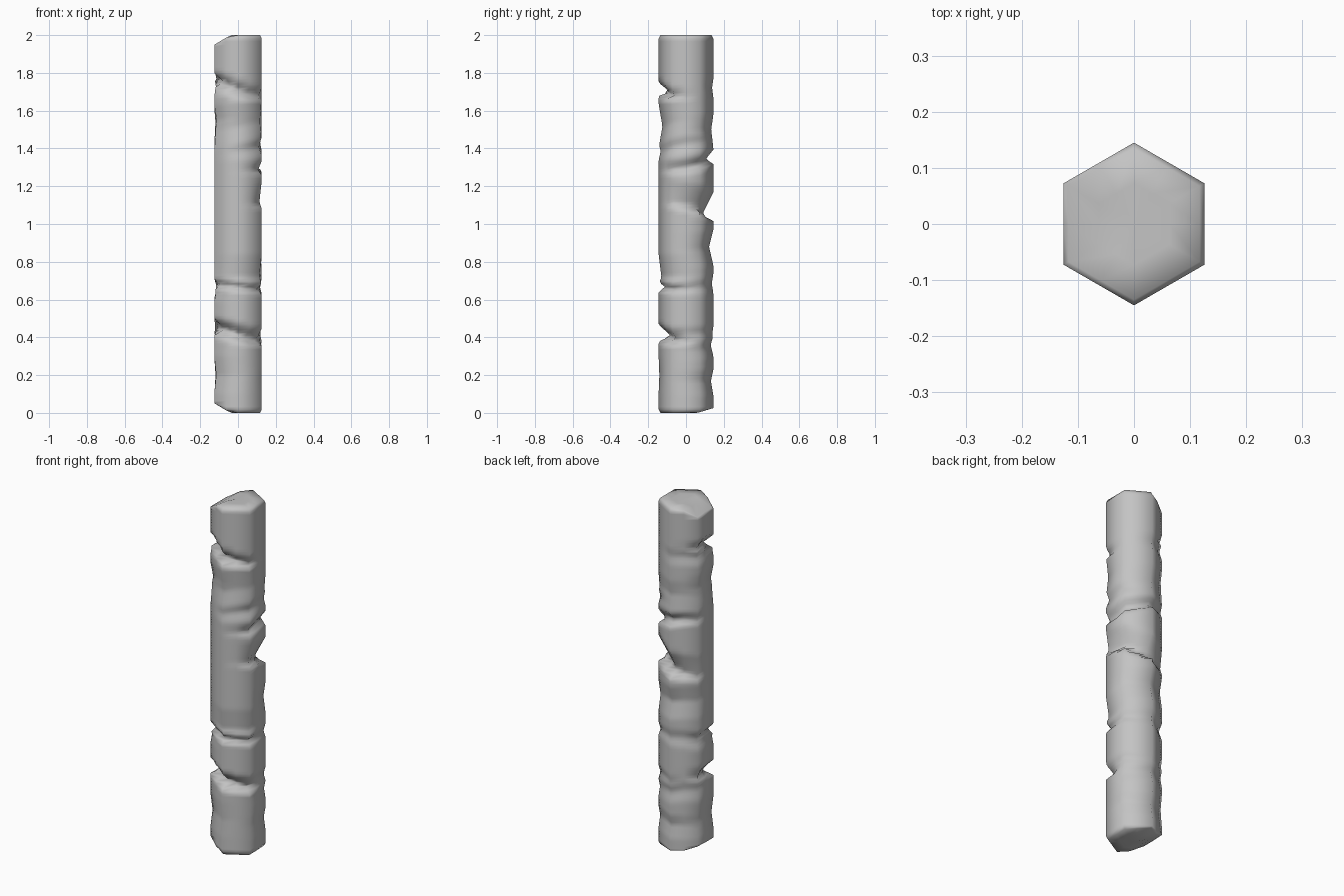
import bpy
import bmesh
from math import sin, cos, pi, radians

cube = bpy.data.objects.get("Cube")
if cube:
    bpy.data.objects.remove(cube)

RADIUS, SIDES, RINGS = 0.145, 12, 130

# Chips: direction, height, depth share, reach above, reach below, slant, spread
CHIPS = [
    (245, 1.72, 0.42, 0.05, 0.02, -0.35, 0.3),
    (265, 0.665, 0.26, 0.03, 0.02, -0.1, 0.5),
    (258, 0.415, 0.45, 0.06, 0.03, -0.25, 0.4),
    (50, 1.32, 0.28, 0.05, 0.025, 0.25, 0.4),
    (58, 1.07, 0.42, 0.12, 0.03, -0.3, 0.2),
    # Shallow wear
    (275, 1.52, 0.14, 0.12, 0.12, 0.2, 0.0),
    (330, 1.41, 0.12, 0.05, 0.05, 0.2, 0.1),
    (300, 0.72, 0.12, 0.12, 0.04, 0.0, 0.0),
    (90, 0.88, 0.16, 0.09, 0.1, 0.1, 0.0),
    (90, 1.5, 0.08, 0.08, 0.1, 0.0, 0.0),
    (90, 0.36, 0.1, 0.05, 0.06, 0.2, 0.1),
    (80, 0.17, 0.09, 0.06, 0.08, 0.0, 0.1),
    (150, 0.66, 0.12, 0.05, 0.05, -0.2, 0.0),
    (200, 0.2, 0.08, 0.1, 0.1, 0.0, 0.0),
    (210, 1.55, 0.1, 0.08, 0.1, 0.1, 0.0),
    (30, 0.67, 0.08, 0.04, 0.04, 0.0, 0.0),
    (30, 0.42, 0.08, 0.04, 0.04, 0.0, 0.0),
    (150, 1.72, 0.1, 0.05, 0.05, 0.0, 0.0),
]


def hex_radius(angle):
    """Distance to the hexagon outline, with corners on the y axis."""
    off = (angle - pi / 2 + pi / 6) % (pi / 3) - pi / 6
    return RADIUS * cos(pi / 6) / cos(pi / 6 - abs(off))


def worn(angle, z):
    """Share of the full radius left after the chips."""
    loss = 0
    for direction, height, depth, up, down, slant, spread in CHIPS:
        d = angle - radians(direction)
        dz = z - height - slant * RADIUS * sin(d)
        fall = max(0, 1 - abs(dz) / (up if dz > 0 else down))
        loss = max(loss, depth * fall * min(1, max(0, cos(d) + spread)))
    return 1 - loss


def trim(x, y, z):
    """Slope the broken ends down on one side."""
    top = 2 + 0.6 * min(0, x + 0.04)
    bottom = -0.6 * min(0, x + 0.04) + 0.3 * max(0, y - 0.06)
    return x, y, min(max(z, bottom), top)


bm = bmesh.new()
levels = [(0, 0.5), (0, 0.93)]
levels += [(0.018 + 1.964 * i / RINGS, 1) for i in range(RINGS + 1)]
levels += [(2, 0.93), (2, 0.5)]
rings = []
for z, scale in levels:
    ring = []
    for i in range(SIDES):
        a = pi / 2 + 2 * pi * i / SIDES
        r = hex_radius(a) * scale * worn(a, z)
        ring.append(bm.verts.new(trim(r * cos(a), r * sin(a), z)))
    rings.append(ring)

# Walls and end caps
for low, high in zip(rings, rings[1:]):
    for i in range(SIDES):
        j = (i + 1) % SIDES
        bm.faces.new((low[i], low[j], high[j], high[i]))
for ring, z in ((rings[0], 0), (rings[-1], 2)):
    centre = bm.verts.new((0, 0, z))
    for i in range(SIDES):
        bm.faces.new((ring[i], ring[(i + 1) % SIDES], centre))
bmesh.ops.remove_doubles(bm, verts=bm.verts, dist=0.0005)
bmesh.ops.recalc_face_normals(bm, faces=bm.faces)
for face in bm.faces:
    face.smooth = True

mesh = bpy.data.meshes.new("stone_pillar")
bm.to_mesh(mesh)
bm.free()
pillar = bpy.data.objects.new("stone_pillar", mesh)
bpy.context.collection.objects.link(pillar)

stone = bpy.data.materials.new("grey_stone")
stone.use_nodes = True
colour = (0.55, 0.55, 0.55, 1)
stone.diffuse_color = colour
stone.node_tree.nodes["Principled BSDF"].inputs["Base Color"].default_value = colour
mesh.materials.append(stone)
